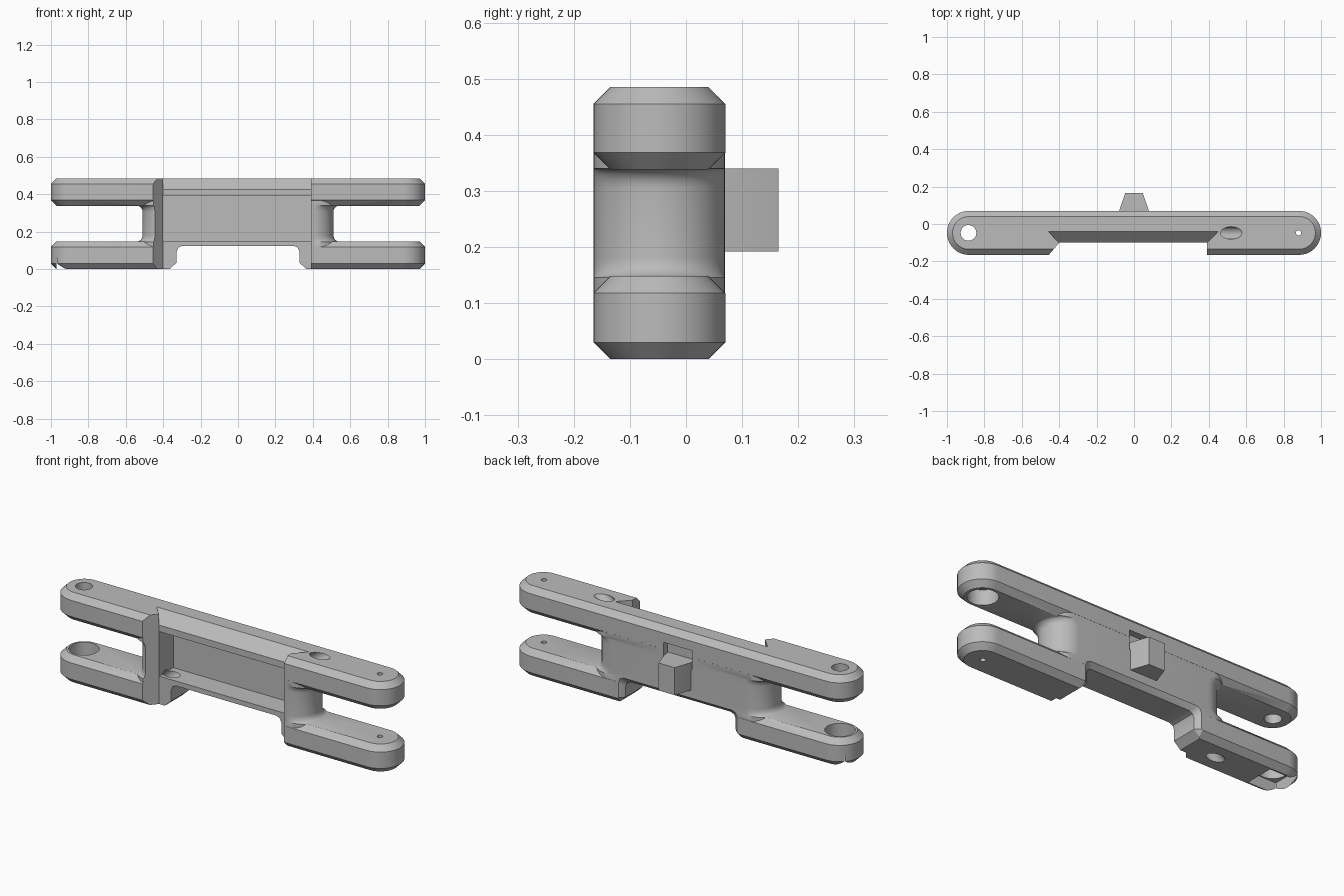
import bpy, bmesh, math
from mathutils import Vector

if "Cube" in bpy.data.objects:
    bpy.data.objects.remove(bpy.data.objects["Cube"], do_unlink=True)

grey = bpy.data.materials.new("grey_plastic")
grey.use_nodes = True
grey.diffuse_color = (0.5, 0.5, 0.5, 1)
grey.node_tree.nodes["Principled BSDF"].inputs["Base Color"].default_value = (0.5, 0.5, 0.5, 1)

MID_Y, R, CH = -0.0475, 0.1175, 0.03
END = 1 - R


def finish(name, bm):
    bmesh.ops.recalc_face_normals(bm, faces=bm.faces)
    mesh = bpy.data.meshes.new(name)
    bm.to_mesh(mesh)
    bm.free()
    mesh.materials.append(grey)
    ob = bpy.data.objects.new(name, mesh)
    bpy.context.collection.objects.link(ob)
    return ob


def loft(name, rings):
    """Skin a list of matching closed rings and cap both ends."""
    bm = bmesh.new()
    vs = [[bm.verts.new(p) for p in ring] for ring in rings]
    n = len(vs[0])
    for a, b in zip(vs, vs[1:]):
        for i in range(n):
            bm.faces.new((a[i], a[(i + 1) % n], b[(i + 1) % n], b[i]))
    bm.faces.new(vs[0])
    bm.faces.new(vs[-1])
    return finish(name, bm)


def hull(name, points):
    bm = bmesh.new()
    for p in points:
        bm.verts.new(p)
    bmesh.ops.convex_hull(bm, input=bm.verts)
    return finish(name, bm)


def box(name, x0, x1, y0, y1, z0, z1):
    return hull(name, [(x, y, z) for x in (x0, x1) for y in (y0, y1) for z in (z0, z1)])


def stadium(half, r, z, seg=24):
    """Long rounded outline with end centres at +-half."""
    ring = []
    for side in (0, 1):
        for i in range(seg + 1):
            a = -math.pi / 2 + math.pi * (side + i / seg)
            ring.append((half * (1 - 2 * side) + r * math.cos(a), MID_Y + r * math.sin(a), z))
    return ring


def rod(name, start, end, r, seg=32):
    a, b = Vector(start), Vector(end)
    turn = (b - a).to_track_quat('Z', 'Y')
    circle = [turn @ Vector((r * math.cos(t), r * math.sin(t), 0))
              for t in (2 * math.pi * i / seg for i in range(seg))]
    return loft(name, [[p + a for p in circle], [p + b for p in circle]])


def apply(target, tool, mode):
    tool.hide_render = True
    bpy.context.view_layer.objects.active = target
    mod = target.modifiers.new("cut", 'BOOLEAN')
    mod.operation, mod.solver, mod.object = mode, 'EXACT', tool
    bpy.ops.object.modifier_apply(modifier=mod.name)
    bpy.data.objects.remove(tool, do_unlink=True)


def bar(name, z0, z1):
    return loft(name, [stadium(END, R - CH, z0), stadium(END, R, z0 + CH),
                       stadium(END, R, z1 - CH), stadium(END, R - CH, z1)])


# Two chamfered bars joined by a round-ended, flared middle web
body = bar("link_body", 0, 0.148)
apply(body, bar("upper_bar", 0.338, 0.485), 'UNION')
levels = [(0.1, 0.035)]
for i in range(7):
    a = math.pi / 2 * i / 6
    levels.append((0.146 + 0.035 * (1 - math.cos(a)), 0.035 * (1 - math.sin(a))))
levels += [(0.486 - z, s) for z, s in reversed(levels)]
web = loft("web", [stadium(0.393 + s, R - 0.0004, z) for z, s in levels])
apply(body, web, 'UNION')

# Front recess with one slanted side wall
plan = [(-0.4, -0.1), (0.39, -0.1), (0.39, -0.3), (-0.57, -0.3)]
apply(body, loft("recess", [[(x, y, z) for x, y in plan] for z in (-0.1, 0.6)]), 'DIFFERENCE')

# Sloped top of the recess with mitred ends
apply(body, hull("recess_slope", [
    (-0.4, -0.101, 0.424), (0.39, -0.101, 0.424), (-0.4, -0.101, 0.6), (0.39, -0.101, 0.6),
    (-0.57, 0.075, 0.6), (0.565, 0.075, 0.6)]), 'DIFFERENCE')

# Inner channel behind the recess
apply(body, box("channel", -0.4, 0.39, -0.102, 0.02, 0.15, 0.39), 'DIFFERENCE')


# Notch below, filleted inside and chamfered at the back
def notch(y, grow):
    w, top = 0.328 + grow, 0.124 + grow
    half = [(w + 0.07, -0.03), (w, 0.035), (w, top - 0.03), (w - 0.009, top - 0.009), (w - 0.03, top)]
    return [(x, y, z) for x, z in half] + [(-x, y, z) for x, z in reversed(half)]


apply(body, loft("notch", [notch(-0.3, 0), notch(0.045, 0), notch(0.095, 0.05)]), 'DIFFERENCE')

# Bores, pin holes, slanted cord holes and the square pocket
holes = [
    ((-0.885, 0.3), (-0.885, 0.6), 0.042),
    ((-0.885, -0.1), (-0.885, 0.2), 0.075),
    ((0.88, 0.3), (0.88, 0.42), 0.075),
    ((0.88, -0.1), (0.88, 0.6), 0.014),
    ((0.655, 0.58), (0.35, 0.365), 0.033),
    ((-0.65, -0.1), (-0.32, 0.19), 0.033),
]
for (xa, za), (xb, zb), r in holes:
    apply(body, rod("hole", (xa, MID_Y, za), (xb, MID_Y, zb), r), 'DIFFERENCE')
apply(body, box("pocket", -0.97, -0.8, MID_Y - 0.08, MID_Y + 0.08, -0.1, 0.06), 'DIFFERENCE')

# Shallow slot in the back, above the lug
apply(body, box("slot", -0.085, 0.085, 0.035, 0.2, 0.3, 0.405), 'DIFFERENCE')

# Tapered lug standing out of the back
lug = loft("rear_lug", [[(-w, y, 0.192), (w, y, 0.192), (w, y, 0.34), (-w, y, 0.34)]
                        for w, y in ((0.083, 0.03), (0.078, 0.075), (0.047, 0.165))])

for ob in (body, lug):
    bpy.ops.object.select_all(action='DESELECT')
    ob.select_set(True)
    bpy.context.view_layer.objects.active = ob
    bpy.ops.object.shade_smooth_by_angle(angle=math.radians(30))
